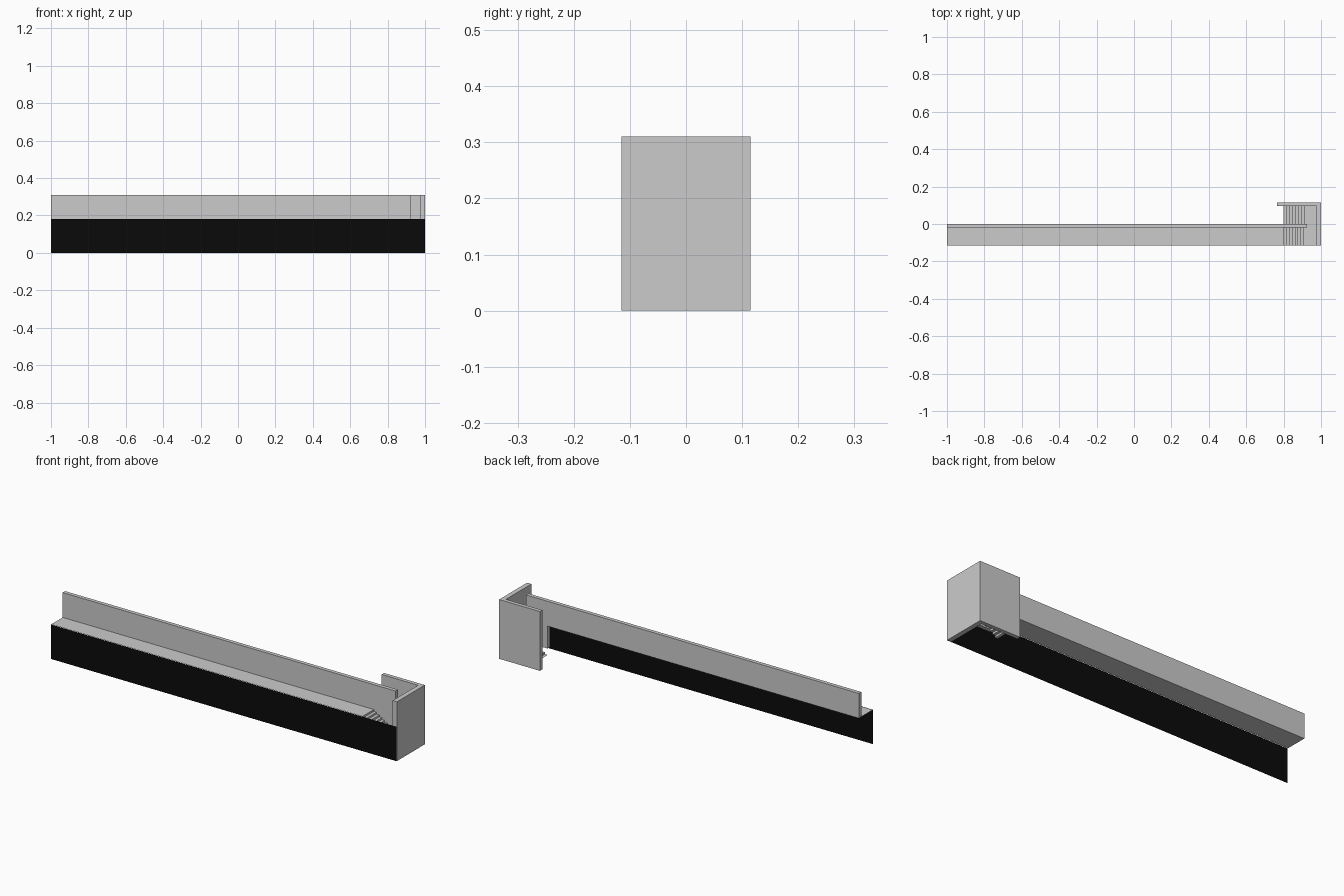
import bpy

if "Cube" in bpy.data.objects:
    bpy.data.objects.remove(bpy.data.objects["Cube"])

Y0, Y1 = -0.115, 0.115      # front and back limits
FLOOR, TOP = 0.18, 0.31     # upper walkway level and wall top
X_START, X_LAND = 0.80, 0.925
T = 0.02                    # wall thickness
X_IN, Y_IN = 0.975, 0.095   # inner faces of the stairwell
LANDING, RUN = 0.10, 8      # landing height, steps per flight


def mesh(name, verts, faces):
    me = bpy.data.meshes.new(name)
    me.from_pydata(verts, [], faces)
    ob = bpy.data.objects.new(name, me)
    bpy.context.collection.objects.link(ob)
    return ob


def prism(name, outline, z0, z1):
    """Extrude a counter-clockwise plan outline from z0 to z1."""
    n = len(outline)
    verts = [(x, y, z) for z in (z0, z1) for x, y in outline]
    faces = [tuple(reversed(range(n))), tuple(range(n, 2 * n))]
    faces += [(i, (i + 1) % n, n + (i + 1) % n, n + i) for i in range(n)]
    return mesh(name, verts, faces)


def sheet(name, profile, y0, y1):
    """Sweep an x-z line across y as a thin surface."""
    n = len(profile)
    verts = [(x, y, z) for y in (y0, y1) for x, z in profile]
    faces = [(i, i + 1, n + i + 1, n + i) for i in range(n - 1)]
    return mesh(name, verts, faces)


def stair_line(x0, z0, x1, z1, n):
    """Zigzag line: n risers, each followed by a tread."""
    pts = [(x0, z0)]
    for i in range(n):
        z = z0 + (z1 - z0) * (i + 1) / n
        pts.append((x0 + (x1 - x0) * i / n, z))
        pts.append((x0 + (x1 - x0) * (i + 1) / n, z))
    return pts


# Upper walkway
sheet("walkway_floor", [(-1, FLOOR), (X_START, FLOOR)], Y0, 0)

# Two flights of stairs and the landing where they turn
sheet("upper_stairs", stair_line(X_START, FLOOR, X_LAND, LANDING, RUN), Y0, -T)
lower = stair_line(X_START, 0.02, X_LAND, LANDING, RUN)
sheet("lower_stairs", lower[1:], 0, Y_IN)
sheet("landing", [(X_LAND, LANDING), (X_IN, LANDING)], Y0, Y_IN)

# Long wall, dropping between the two flights (front outline in x-z)
outline = [(-1, FLOOR), (X_START, FLOOR), (X_START, 0.063),
           (X_LAND, 0.063), (X_LAND, TOP), (-1, TOP)]
n = len(outline)
mesh("walkway_wall",
     [(x, y, z) for y in (-T, 0) for x, z in outline],
     [tuple(range(n)), tuple(reversed(range(n, 2 * n)))] +
     [(i, n + i, n + (i + 1) % n, (i + 1) % n) for i in range(n)])

# L-shaped wall around the stairwell
prism("stairwell_wall",
      [(X_IN, Y0), (1, Y0), (1, Y1), (0.765, Y1), (0.765, Y_IN), (X_IN, Y_IN)],
      0, TOP)

# Black front panel
panel = mesh("front_panel",
             [(-1, Y0 - 0.002, 0), (1, Y0 - 0.002, 0),
              (1, Y0 - 0.002, FLOOR), (-1, Y0 - 0.002, FLOOR)],
             [(0, 1, 2, 3)])
black = bpy.data.materials.new("black")
black.diffuse_color = (0.003, 0.003, 0.003, 1)
black.use_nodes = True
black.node_tree.nodes["Principled BSDF"].inputs["Base Color"].default_value = black.diffuse_color
panel.data.materials.append(black)
